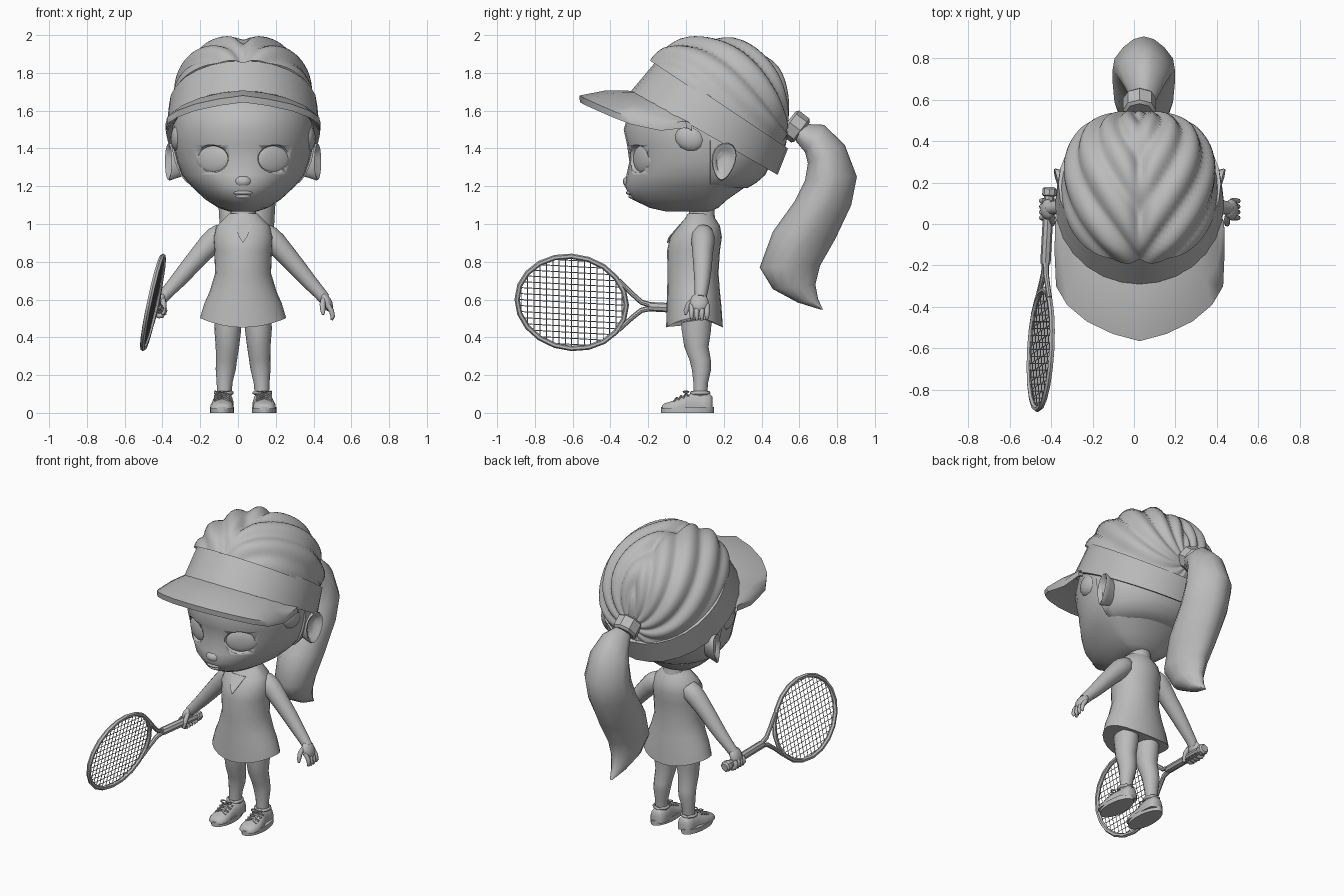
import bpy, bmesh, math
from math import sin, cos, pi, radians
from mathutils import Vector, Matrix

if "Cube" in bpy.data.objects:
    bpy.data.objects.remove(bpy.data.objects["Cube"])

CX = 0.027                      # middle of the figure
grey = bpy.data.materials.new("plain_grey")
grey.diffuse_color = (0.5, 0.5, 0.5, 1)
grey.use_nodes = True
grey.node_tree.nodes["Principled BSDF"].inputs["Base Color"].default_value = grey.diffuse_color


def finish(name, bm, angle=40):
    bmesh.ops.recalc_face_normals(bm, faces=bm.faces)
    me = bpy.data.meshes.new(name)
    bm.to_mesh(me)
    bm.free()
    me.materials.append(grey)
    ob = bpy.data.objects.new(name, me)
    bpy.context.collection.objects.link(ob)
    bpy.ops.object.select_all(action='DESELECT')
    ob.select_set(True)
    bpy.context.view_layer.objects.active = ob
    bpy.ops.object.shade_smooth_by_angle(angle=radians(angle))
    return ob


def loft(name, rings, cap=True, wrap=False, closed=True, angle=40):
    """Skin a list of equal-length rings."""
    bm = bmesh.new()
    vs = [[bm.verts.new(p) for p in r] for r in rings]
    n = len(rings[0])
    pairs = list(zip(vs, vs[1:])) + ([(vs[-1], vs[0])] if wrap else [])
    for a, b in pairs:
        for i in range(n if closed else n - 1):
            j = (i + 1) % n
            bm.faces.new((a[i], a[j], b[j], b[i]))
    if cap and not wrap:
        bm.faces.new(vs[0])
        bm.faces.new(vs[-1])
    return finish(name, bm, angle)


def level_ring(x, z, xh, yf, yb, yc, n=24, lift=0):
    """Horizontal ring with its own front and back depth."""
    out = []
    for i in range(n):
        t = 2 * pi * i / n
        d = (yb - yc) if sin(t) > 0 else (yc - yf)
        out.append((x + xh * cos(t), yc + d * sin(t), z + lift * cos(t) ** 2))
    return out


def tube(name, pts, n=10, angle=40, wrap=False):
    """Round tube through (x, y, z, radius) points."""
    P = [Vector(p[:3]) for p in pts]
    rings = []
    for i, p in enumerate(P):
        a = P[i - 1] if (i or wrap) else p
        b = P[(i + 1) % len(P)] if (wrap or i < len(P) - 1) else p
        d = (b - a).normalized()
        ref = Vector((1, 0, 0)) if abs(d.x) < 0.8 else Vector((0, 0, 1))
        u = d.cross(ref).normalized()
        v = d.cross(u)
        rings.append([p + pts[i][3] * (u * cos(2 * pi * k / n) + v * sin(2 * pi * k / n)) for k in range(n)])
    return loft(name, rings, wrap=wrap, angle=angle)


def ball(name, c, r, rot=(0, 0, 0), seg=20):
    bm = bmesh.new()
    R = Matrix.Rotation(rot[2], 4, 'Z') @ Matrix.Rotation(rot[1], 4, 'Y') @ Matrix.Rotation(rot[0], 4, 'X')
    bmesh.ops.create_uvsphere(bm, u_segments=seg, v_segments=seg // 2, radius=1,
                              matrix=Matrix.Translation(c) @ R @ Matrix.Diagonal((*r, 1)))
    return finish(name, bm, 60)


# head with eye sockets
head = loft("head", [level_ring(CX, z, xh, yf, yb, 0.1, 32) for z, xh, yf, yb in (
    (1.065, .07, -.10, .12), (1.085, .13, -.19, .17), (1.13, .20, -.285, .22), (1.2, .275, -.325, .32),
    (1.26, .325, -.315, .40), (1.33, .35, -.30, .44), (1.42, .372, -.312, .47), (1.5, .375, -.33, .49),
    (1.6, .36, -.30, .46), (1.7, .30, -.21, .40))], angle=60)
for s in (-1, 1):
    rot = (0, 0, s * radians(28))
    cut = ball("socket_cutter", (CX + s * .167, -.258, 1.345), (.098, .048, .075), rot, 28)
    cut.hide_render = True
    cut.hide_set(True)
    m = head.modifiers.new("socket", 'BOOLEAN')
    m.object, m.operation, m.solver = cut, 'DIFFERENCE', 'EXACT'
    ball("eye", (CX + s * .157, -.226, 1.345), (.102, .026, .077), rot, 24)
    # cupped ear, opening outwards
    loft("ear", [[(CX + s * (x + .3 * q * .062 * cos(t)), .2 + .062 * q * cos(t) * (1 + .25 * sin(t)) + .012 * sin(t),
                   1.33 + .1 * q * sin(t)) for t in [2 * pi * k / 18 for k in range(18)]]
                 for x, q in ((.31, .75), (.36, .9), (.388, 1), (.396, .95), (.39, .78), (.37, .6), (.366, .2))], angle=60)
    ball("sideburn", (CX + s * .343, .02, 1.455), (.04, .085, .07), (-.4, 0, s * -.14), 14)
ball("nose", (CX, -.29, 1.225), (.05, .045, .035), seg=16)
ball("upper_lip", (CX, -.286, 1.166), (.055, .032, .014), seg=14)
ball("lower_lip", (CX, -.274, 1.146), (.045, .032, .014), seg=14)

# hair on the nape, under the band
loft("nape_hair", [level_ring(CX, z, xh, .12, yb, .13, 32) for z, xh, yb in (
    (1.19, .24, .325), (1.22, .3, .375), (1.26, .332, .42), (1.33, .362, .455), (1.42, .38, .485), (1.48, .37, .48))],
    angle=60)

# swept-back hair: dome with locks that run from the centre part to the tie
axis = Vector((0, .98, -.1)).normalized()
up = Vector((1, 0, 0)).cross(axis)
clip_co, clip_no = Vector((0, .2, 1.605)), Vector((0, .555, .832))
rings = []
for i in range(1, 50):
    th = pi * i / 50
    ring = []
    for j in range(140):
        ph = 2 * pi * j / 140
        a = min(ph, 2 * pi - ph)
        d = axis * cos(th) + (up * cos(ph) + Vector((1, 0, 0)) * sin(ph)) * sin(th)
        q = (abs(d.x) ** 2.25 + abs(d.y) ** 2.25 + abs(d.z) ** 2.25) ** (-1 / 2.25)
        lobe = math.sqrt(sin((a + .75 * th) * pi / .46) ** 2 + .015)
        p0 = Vector((0, .12 + d.y * q * .44, 1.55 + d.z * q * .44))
        h = max(0, min(1, (p0 - clip_co).dot(clip_no) / .09))     # tucked in at the band
        f = q * (.945 + .08 * lobe * min(1, sin(th) * 1.5) * (.35 + .65 * h))
        x = d.x * f * .392
        drop = .06 * math.exp(-(x / .035) ** 2) if d.z > 0 else 0
        ring.append((CX + x, .12 + d.y * f * .44, 1.55 + d.z * (f - drop) * .443))
    rings.append(ring)
hair = loft("hair", rings, angle=100)
bm = bmesh.new()
bm.from_mesh(hair.data)
bmesh.ops.bisect_plane(bm, geom=bm.verts[:] + bm.edges[:] + bm.faces[:], plane_co=clip_co,
                       plane_no=clip_no, clear_inner=True)
bm.to_mesh(hair.data)
bm.free()


# visor band, tilted down to the back
def band(t, up_edge, grow=0):
    a, b = ((-.155, 1.865), (.54, 1.4)) if up_edge else ((-.29, 1.705), (.485, 1.26))
    k = (1 - cos(t)) / 2
    w = (.392 if up_edge else .408) + grow
    g = grow * -cos(t)
    return Vector((CX + w * sin(t), a[0] + (b[0] - a[0]) * k + g, a[1] + (b[1] - a[1]) * k - g * .6))


ts = [2 * pi * i / 28 for i in range(28)]
loft("visor_band", [[band(t, e, g) for t in ts] for e, g in ((0, 0), (1, 0), (1, -.03), (0, -.03))],
     wrap=True, angle=35)

# visor brim: band angle, then outer edge
half = ((78, .408, .0, 1.545), (68, .41, -.14, 1.53), (57, .403, -.3, 1.565), (46, .35, -.39, 1.6),
        (31, .255, -.47, 1.635), (16, .13, -.53, 1.662), (0, 0, -.565, 1.68))
edge = [(-t, -x, y, z) for t, x, y, z in half] + [h for h in half[-2::-1]]
inner = [band(radians(t), 0) + Vector((0, .01, 0)) for t, *_ in edge]
outer = [Vector((CX + x, y, z)) for _, x, y, z in edge]
mid = [a.lerp(b, .5) + Vector((0, 0, .015 * cos(radians(e[0])))) for a, b, e in zip(inner, outer, edge)]
low = Vector((0, .004, -.036))
loft("visor_brim", [inner, mid, outer, [p + low for p in outer], [p + low for p in mid],
                    [p + low for p in inner]], cap=False, wrap=True, closed=False, angle=35)

# hair tie and ponytail: (y, z) of the outer and inner outline, then half width
tube("hair_tie", [(CX, .54, 1.545, .065), (CX, .55, 1.537, .08), (CX, .605, 1.495, .08), (CX, .615, 1.487, .065)], 8, 30)
tail = []
for yo, zo, yi, zi, w in ((.62, 1.53, .58, 1.44, .06), (.73, 1.525, .63, 1.38, .1), (.84, 1.42, .645, 1.32, .135),
                          (.905, 1.25, .63, 1.23, .155), (.875, 1.1, .575, 1.12, .155), (.79, .92, .46, .96, .145),
                          (.71, .78, .39, .77, .12), (.685, .68, .46, .655, .085), (.70, .6, .59, .585, .045),
                          (.725, .548, .715, .546, .008)):
    c, h = Vector((CX + .02, (yo + yi) / 2, (zo + zi) / 2)), Vector((0, (yo - yi) / 2, (zo - zi) / 2))
    tail.append([c + h * cos(t) + Vector((w * sin(t) * (1 - .3 * max(0, cos(t))), 0, 0))
                 for t in [2 * pi * k / 14 for k in range(14)]])
loft("ponytail", tail, angle=50)

# neck, dress and neckline
tube("neck", [(CX, .085, .98, .085), (CX, .085, 1.03, .068), (CX, .08, 1.12, .068)], 16)
loft("dress", [level_ring(CX, z, xh, yf, yb, .05, 24, l) for z, xh, yf, yb, l in (
    (.452, .228, -.105, .195, .05), (.56, .205, -.103, .188, .02), (.64, .178, -.1, .18, 0), (.74, .148, -.098, .172, 0),
    (.86, .153, -.1, .18, 0), (.93, .158, -.085, .19, 0), (.99, .14, -.04, .18, 0), (1.03, .1, -.005, .155, 0),
    (1.055, .075, .01, .14, 0))])
loft("neckline", [[(CX - x, y + o, z) for x, y, z in ((.05, -.026, 1.0), (.02, -.087, .93), (0, -.096, .9),
                  (-.02, -.087, .93), (-.05, -.026, 1.0))] for o in (.002, -.006)], angle=20)

for s in (-1, 1):
    X = lambda v: CX + s * v
    # arm
    tube("arm", [(X(x), y, z, r) for x, y, z, r in (
        (.085, .09, .972, .03), (.105, .09, .957, .052), (.135, .09, .93, .063), (.17, .09, .9, .061),
        (.225, .088, .84, .054), (.29, .088, .765, .048), (.35, .085, .695, .041), (.405, .08, .635, .034),
        (.43, .075, .605, .032))], 12, 60)
    # palm and fingers; the racket hand is closed
    ball("palm", (X(.443), .07, .585), (.028, .05, .055), (0, s * -.45, 0), 14)
    for k in range(4):
        y = .03 + k * .027
        if s > 0:
            tube("finger", [(X(.445), y, .575, .014), (X(.468), y, .54, .0135), (X(.475), y, .51, .012),
                            (X(.468), y, .488 + .006 * abs(k - 1.5), .007)], 8, 60)
        else:
            tube("finger", [(-.414 + .032 * cos(t), y, .543 + .03 * sin(t), .0135)
                            for t in [2.2 + .6 * i for i in range(7)]], 8, 60)
    tube("thumb", [(X(.425), .04, .60, .014), (X(.42), .015, .575, .015), (X(.422), .0, .54, .013),
                   (X(.424), -.004, .52, .007)], 8, 60)
    # leg
    loft("leg", [level_ring(X(x), z, rx, y - ry, y + ry, y, 14) for x, y, z, rx, ry in (
        (.08, .055, .56, .07, .085), (.081, .055, .44, .071, .08), (.083, .055, .35, .062, .066), (.088, .075, .28, .056, .058),
        (.092, .082, .23, .053, .052), (.098, .078, .16, .042, .04), (.1, .075, .08, .037, .037))], angle=60)
    # shoe
    fx = X(.112)
    slices = ((-.128, .03, .038), (-.115, .048, .05), (-.08, .06, .06), (-.04, .06, .075), (.0, .055, .093),
              (.04, .05, .108), (.09, .05, .106), (.125, .045, .102), (.14, .03, .085))
    loft("shoe", [[(fx - s * .012 * (y > .02) + w * c, y, .02 + (h - .02) * z) for c, z in (
        (1, 0), (1, .4), (.82, .75), (.45, 1), (-.45, 1), (-.82, .75), (-1, .4), (-1, 0))] for y, w, h in slices], angle=50)
    sole = level_ring(fx, 0, .064, -.133, .147, .0, 20)
    loft("sole", [sole, [(x, y, .03) for x, y, _ in sole]], angle=40)
    tube("shoe_collar", [(X(.102) + .043 * cos(t), .075 + .046 * sin(t), .106, .01)
                         for t in [pi * k / 7 for k in range(14)]], 6, 60, wrap=True)
    # crossed laces and bow loops
    for y, z in ((-.05, .076), (-.025, .087), (.0, .097)):
        for d in (-1, 1):
            tube("lace", [(fx - d * .04, y - .012, z - .012, .005), (fx, y, z + .004, .005),
                          (fx + d * .04, y + .012, z - .006, .005)], 5)
    for d in (-1, 1):
        tube("lace_bow", [(fx + d * .035 * sin(t) ** 2 + d * .003, .0 + .014 * sin(2 * t), .106 + .008 * sin(t), .004)
                          for t in [pi * k / 8 for k in range(9)]], 5)

# racket: a runs along it, w across the head
a = Vector((-.055, -1, .055)).normalized()
w = Vector((.215, 0, .977)).normalized()
c = Vector((-.45, -.605, .585))
A, B = .29, .25
at = lambda u, v: c + a * u + w * v
tube("racket_frame", [(*at(A * cos(t), B * sin(t)), .014) for t in [2 * pi * k / 20 for k in range(20)]], 6, 50, wrap=True)
for s in (-1, 1):
    tube("racket_throat", [(*at(-.25, s * .135), .012), (*at(-.32, s * .065), .013), (*at(-.37, s * .022), .014),
                           (*at(-.43, s * .006), .015)], 8)
tube("racket_handle", [(*at(-.41, 0), .02), (*at(-.42, 0), .025), (*at(-.74, 0), .025), (*at(-.745, 0), .034),
                       (*at(-.775, 0), .034), (*at(-.785, 0), .024)], 8, 30)
for k in range(-8, 9):
    u = k * .0335
    v = B * math.sqrt(1 - (u / A) ** 2)
    tube("cross_string", [(*at(u, -v), .0025), (*at(u, v), .0025)], 4)
for k in range(-7, 8):
    v = k * .0325
    u = A * math.sqrt(1 - (v / B) ** 2)
    tube("long_string", [(*at(-u, v), .0025), (*at(u, v), .0025)], 4)
